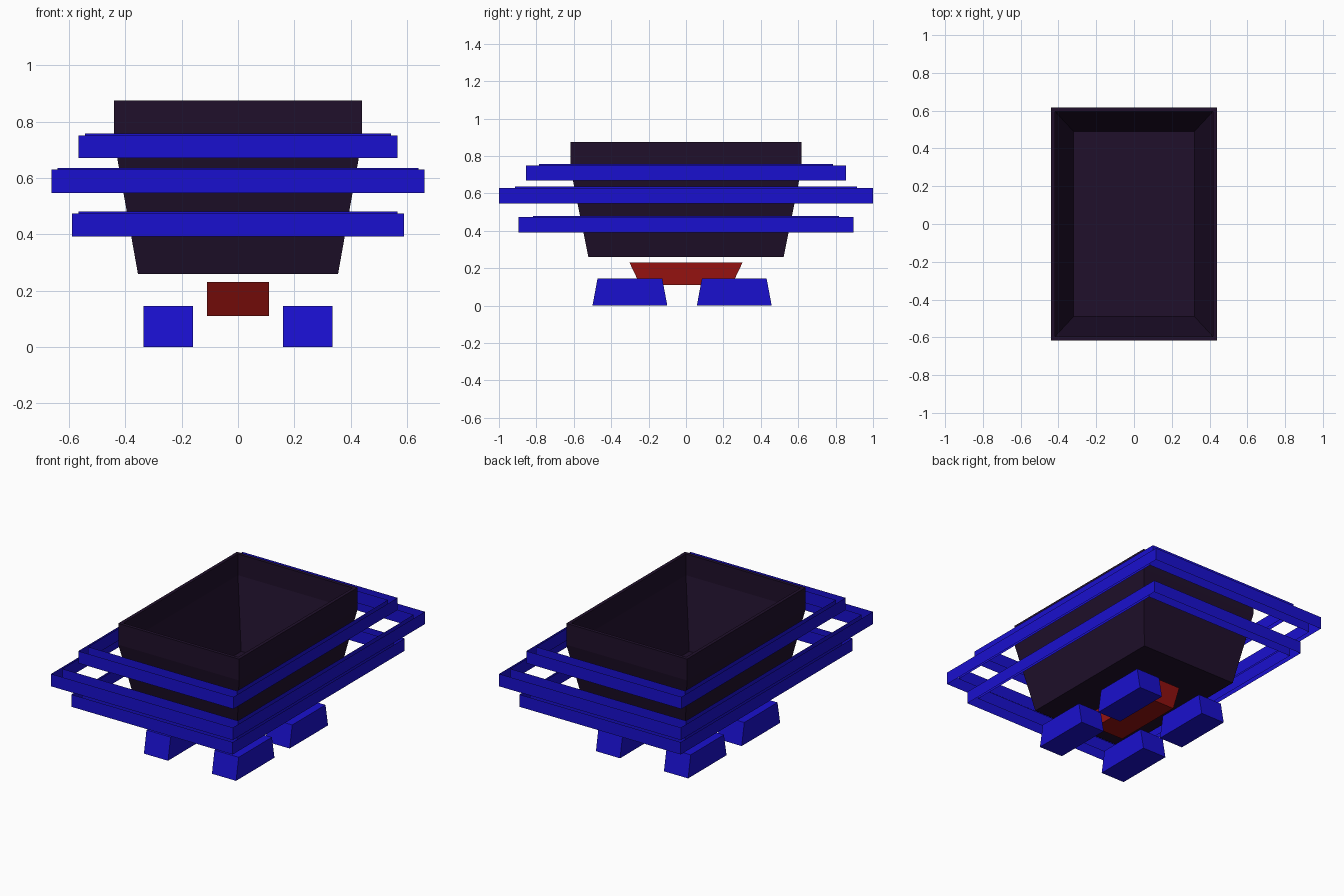
import bpy, bmesh

if "Cube" in bpy.data.objects:
    bpy.data.objects.remove(bpy.data.objects["Cube"])


def material(name, rgb):
    m = bpy.data.materials.new(name)
    m.diffuse_color = (*rgb, 1)
    m.use_nodes = True
    m.node_tree.nodes["Principled BSDF"].inputs["Base Color"].default_value = m.diffuse_color
    return m


BLUE = material("blue", (0.01, 0.005, 0.62))
DARK = material("dark_purple", (0.014, 0.005, 0.024))
RED = material("red", (0.3, 0.006, 0.005))


def rect_loft(name, sections, mat, centre=(0, 0), cap_start=True, cap_end=True):
    """Skin a stack of rectangles given as (half_x, half_y, z)."""
    bm = bmesh.new()
    rings = [[bm.verts.new((centre[0] + sx * hx, centre[1] + sy * hy, z))
              for sx, sy in ((-1, -1), (1, -1), (1, 1), (-1, 1))]
             for hx, hy, z in sections]
    for a, b in zip(rings, rings[1:]):
        for i in range(4):
            j = (i + 1) % 4
            bm.faces.new((a[i], a[j], b[j], b[i]))
    if cap_start:
        bm.faces.new(rings[0][::-1])
    if cap_end:
        bm.faces.new(rings[-1])
    mesh = bpy.data.meshes.new(name)
    bm.to_mesh(mesh)
    bm.free()
    mesh.materials.append(mat)
    obj = bpy.data.objects.new(name, mesh)
    bpy.context.collection.objects.link(obj)
    return obj


# Open tapered basin: outside, rim, then inside down to the floor
rect_loft("basin", [(0.355, 0.522, 0.26), (0.44, 0.618, 0.735), (0.44, 0.618, 0.875),
                    (0.418, 0.596, 0.875), (0.418, 0.596, 0.735), (0.32, 0.49, 0.30)], DARK)

# Thin upright bands, each an outer and an inner strip, open top and bottom
bands = {"upper": (0.565, 0.855, 0.543, 0.785, 0.67, 0.75),
         "middle": (0.662, 1.0, 0.64, 0.915, 0.547, 0.629),
         "lower": (0.588, 0.895, 0.565, 0.818, 0.392, 0.473)}
for level, (ox, oy, ix, iy, z0, z1) in bands.items():
    rect_loft(f"{level}_outer_band", [(ox, oy, z0), (ox, oy, z1)], BLUE,
              cap_start=False, cap_end=False)
    rect_loft(f"{level}_inner_band", [(ix, iy, z0 + 0.007), (ix, iy, z1 + 0.007)], BLUE,
              cap_start=False, cap_end=False)

# Red block under the basin
rect_loft("under_block", [(0.11, 0.245, 0.11), (0.11, 0.302, 0.23)], RED)

# Four feet
for side, x in (("left", -0.248), ("right", 0.248)):
    for end, y in (("front", -0.3), ("back", 0.258)):
        rect_loft(f"{end}_{side}_foot", [(0.088, 0.2, 0), (0.088, 0.173, 0.145)], BLUE, (x, y))
